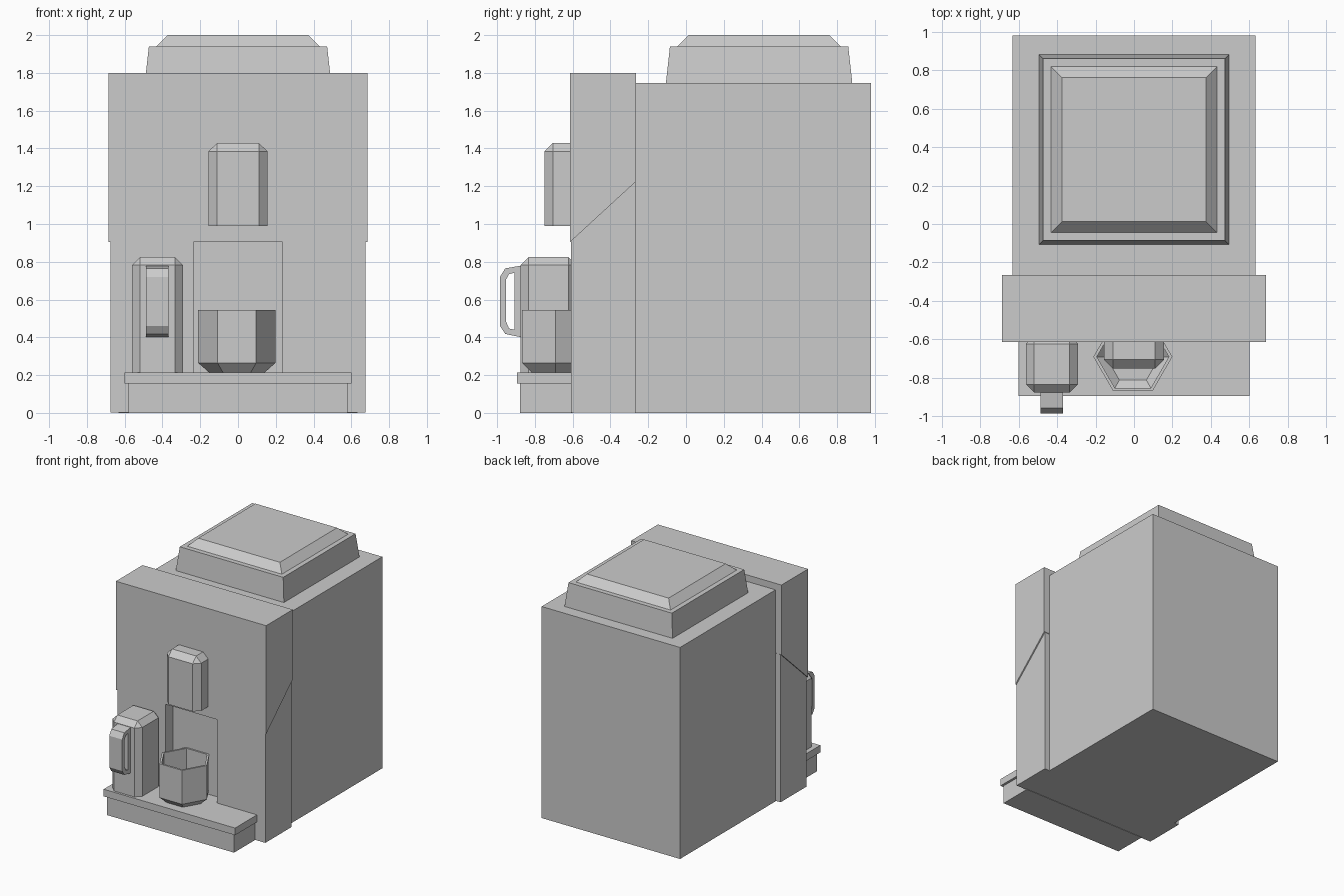
import bpy, bmesh
from math import cos, sin, radians

if "Cube" in bpy.data.objects:
    bpy.data.objects.remove(bpy.data.objects["Cube"])


def loft(name, rings, closed=False):
    """Skin equal-length point loops; cap the ends unless the rings form a loop."""
    bm = bmesh.new()
    vs = [[bm.verts.new(p) for p in r] for r in rings]
    n, m = len(rings[0]), len(rings)
    for i in range(m if closed else m - 1):
        a, b = vs[i], vs[(i + 1) % m]
        for j in range(n):
            k = (j + 1) % n
            bm.faces.new((a[j], a[k], b[k], b[j]))
    if not closed:
        bm.faces.new(vs[0][::-1])
        bm.faces.new(vs[-1])
    bmesh.ops.recalc_face_normals(bm, faces=bm.faces)
    me = bpy.data.meshes.new(name)
    bm.to_mesh(me)
    bm.free()
    ob = bpy.data.objects.new(name, me)
    bpy.context.collection.objects.link(ob)
    return ob


def rect(x0, x1, y0, y1, z):
    return [(x0, y0, z), (x1, y0, z), (x1, y1, z), (x0, y1, z)]


def box(name, x0, x1, y0, y1, z0, z1):
    return loft(name, [rect(x0, x1, y0, y1, z0), rect(x0, x1, y0, y1, z1)])


def side_profile(name, half, pts):
    return loft(name, [[(s * half, y, z) for y, z in pts] for s in (-1, 1)])


def chamfered_box(name, x0, x1, y0, y1, z0, z1, c):
    """Box with cut vertical corners and a chamfered top rim."""
    def octagon(z):
        return [(x0 + c, y0, z), (x1 - c, y0, z), (x1, y0 + c, z), (x1, y1 - c, z),
                (x1 - c, y1, z), (x0 + c, y1, z), (x0, y1 - c, z), (x0, y0 + c, z)]
    a, b, d, e = x0 + c, x1 - c, y0 + c, y1 - c
    top = [(a, d, z1), (b, d, z1), (b, d, z1), (b, e, z1),
           (b, e, z1), (a, e, z1), (a, e, z1), (a, d, z1)]
    ob = loft(name, [octagon(z0), octagon(z1 - c), top])
    bm = bmesh.new()
    bm.from_mesh(ob.data)
    bmesh.ops.remove_doubles(bm, verts=bm.verts, dist=1e-4)
    bm.to_mesh(ob.data)
    bm.free()
    return ob


# Main housing
box("body", -0.632, 0.632, -0.27, 0.98, 0, 1.746)

# Front: upper block with sloping underside over a slightly narrower lower block
side_profile("upper_front", 0.686,
             [(-0.613, 0.905), (-0.613, 1.8), (-0.265, 1.8), (-0.265, 1.225)])
lower = side_profile("lower_front", 0.676,
                     [(-0.609, 0.003), (-0.609, 0.91), (-0.268, 1.224), (-0.268, 0.003)])

# Niche behind the cup
cutter = box("niche_cutter", -0.235, 0.235, -0.8, -0.515, 0.212, 1.2)
cutter.hide_render = True
cutter.hide_set(True)
mod = lower.modifiers.new("niche", 'BOOLEAN')
mod.object = cutter
mod.operation = 'DIFFERENCE'
mod.solver = 'EXACT'

# Stepped lid
lid = [(0.494, 1.74), (0.472, 1.94), (0.432, 1.94), (0.373, 2.0)]
loft("lid", [rect(-h, h, 0.387 - h, 0.387 + h, z) for h, z in lid])

# Drip tray
box("tray_base", -0.58, 0.58, -0.88, -0.6, 0, 0.155)
box("tray_top", -0.6, 0.6, -0.895, -0.6, 0.155, 0.214)

# Spout and jug
chamfered_box("spout", -0.157, 0.157, -0.75, -0.55, 0.99, 1.43, 0.047)
chamfered_box("jug", -0.562, -0.291, -0.876, -0.58, 0.21, 0.825, 0.043)

# Jug handle: closed loop of rectangular sections
outer = [(-0.87, 0.78), (-0.957, 0.765), (-0.985, 0.72),
         (-0.985, 0.46), (-0.957, 0.418), (-0.87, 0.40)]
inner = [(-0.908, 0.742), (-0.937, 0.735), (-0.953, 0.705),
         (-0.953, 0.485), (-0.937, 0.447), (-0.908, 0.44)]
hx0, hx1 = -0.486, -0.368
loft("jug_handle", [[(hx0, *o), (hx1, *o), (hx1, *i), (hx0, *i)]
                    for o, i in zip(outer, inner)], closed=True)


# Hexagonal open cup
def hexagon(r, z):
    return [(-0.006 + r * cos(radians(60 * k)), -0.69 + r * sin(radians(60 * k)), z)
            for k in range(6)]


loft("cup", [hexagon(r, z) for r, z in
             [(0.145, 0.212), (0.205, 0.265), (0.205, 0.545),
              (0.187, 0.545), (0.187, 0.27), (0.14, 0.23)]])
